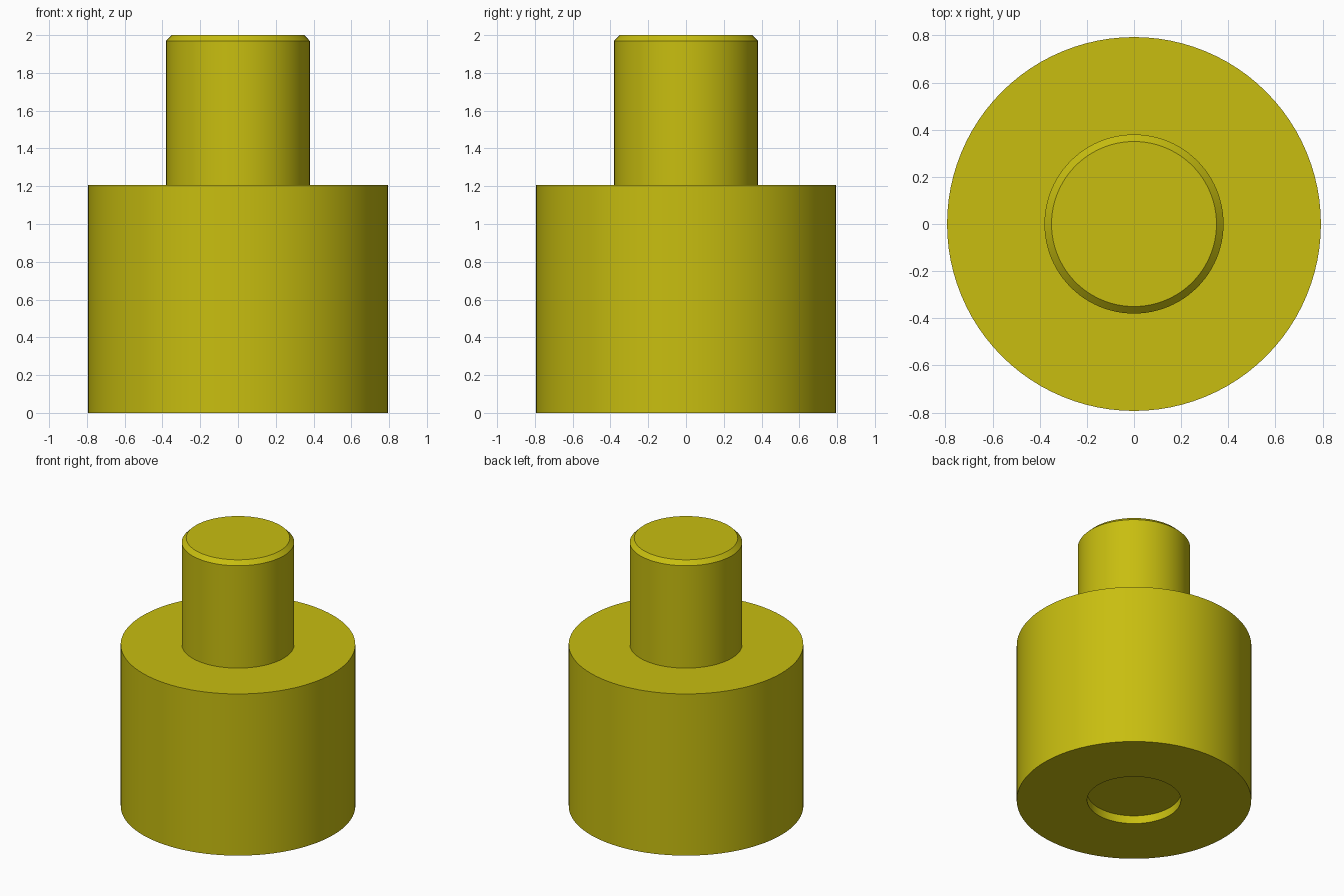
import bpy, bmesh, math

if "Cube" in bpy.data.objects:
    bpy.data.objects.remove(bpy.data.objects["Cube"])

SEGMENTS = 96

# Single olive-yellow finish
yellow = bpy.data.materials.new("olive_yellow")
yellow.diffuse_color = (0.578, 0.515, 0.005, 1.0)
yellow.use_nodes = True
yellow.node_tree.nodes["Principled BSDF"].inputs["Base Color"].default_value = yellow.diffuse_color


def lathe(name, profile):
    """Spin an (r, z) profile around the z axis into a closed solid."""
    bm = bmesh.new()
    verts = [bm.verts.new((r, 0, z)) for r, z in profile]
    edges = [bm.edges.new(pair) for pair in zip(verts, verts[1:])]
    bmesh.ops.spin(bm, geom=verts + edges, cent=(0, 0, 0), axis=(0, 0, 1),
                   angle=math.tau, steps=SEGMENTS, use_merge=True)
    bmesh.ops.remove_doubles(bm, verts=bm.verts, dist=1e-5)
    bmesh.ops.recalc_face_normals(bm, faces=bm.faces)
    mesh = bpy.data.meshes.new(name)
    bm.to_mesh(mesh)
    bm.free()
    mesh.materials.append(yellow)
    obj = bpy.data.objects.new(name, mesh)
    bpy.context.collection.objects.link(obj)
    bpy.ops.object.select_all(action='DESELECT')
    obj.select_set(True)
    bpy.context.view_layer.objects.active = obj
    bpy.ops.object.shade_smooth_by_angle(angle=math.radians(30))
    return obj


# Wide body with a shallow recess underneath, stepped up to a chamfered pin
lathe("stepped_pin", [
    (0, 0.06), (0.317, 0.06), (0.317, 0),      # recess
    (0.793, 0), (0.793, 1.206),                # body
    (0.38, 1.206), (0.38, 1.97),               # shoulder and pin
    (0.35, 2.0), (0, 2.0),                     # chamfer and cap
])
